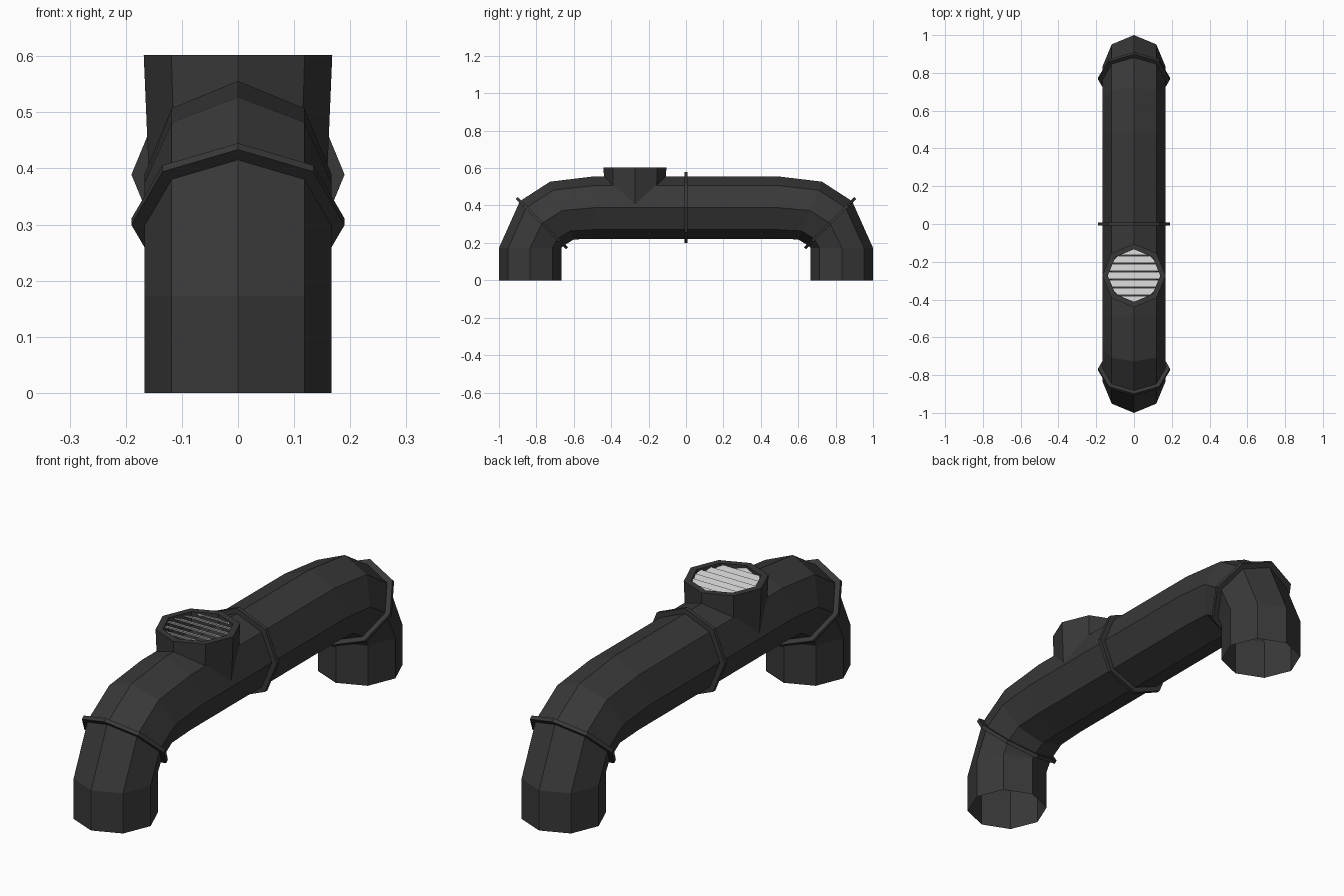
import bpy, bmesh, math

if "Cube" in bpy.data.objects:
    bpy.data.objects.remove(bpy.data.objects["Cube"])

R = 0.167            # pipe radius
AXIS_Z = 0.389       # height of the horizontal run
VENT_Y = -0.273
SIDES = 8


def material(name, value):
    m = bpy.data.materials.new(name)
    m.diffuse_color = (value, value, value, 1)
    m.use_nodes = True
    m.node_tree.nodes["Principled BSDF"].inputs["Base Color"].default_value = m.diffuse_color
    return m


dark = material("dark_metal", 0.04)
light = material("light_metal", 0.6)


def finish(name, bm, mat):
    bmesh.ops.recalc_face_normals(bm, faces=bm.faces)
    me = bpy.data.meshes.new(name)
    bm.to_mesh(me)
    bm.free()
    me.materials.append(mat)
    ob = bpy.data.objects.new(name, me)
    bpy.context.collection.objects.link(ob)
    return ob


def ring(y, z, angle, r):
    """Octagon whose axis lies in the YZ plane, angle measured up from +y."""
    a = math.radians(angle)
    pts = []
    for k in range(SIDES):
        t = 2 * math.pi * k / SIDES
        u = r * math.cos(t)
        pts.append((r * math.sin(t), y - u * math.sin(a), z + u * math.cos(a)))
    return pts


def loft(name, rings, mat, closed=False):
    bm = bmesh.new()
    loops = [[bm.verts.new(p) for p in pts] for pts in rings]
    pairs = list(zip(loops, loops[1:]))
    if closed:
        pairs.append((loops[-1], loops[0]))
    for a, b in pairs:
        for k in range(SIDES):
            j = (k + 1) % SIDES
            bm.faces.new((a[k], a[j], b[j], b[k]))
    return finish(name, bm, mat)


# Open-ended bent pipe: foot, elbow rings, straight run, mirrored elbow
half = [(-0.833, 0, 90), (-0.833, 0.173, 90), (-0.77, 0.305, 45),
        (-0.663, 0.373, 22.5), (-0.487, AXIS_Z, 0)]
path = half + [(-y, z, -a) for y, z, a in reversed(half)]
loft("pipe", [ring(y, z, a, R) for y, z, a in path], dark)


# Flanges at both elbows and the middle
def flange(name, y, z, angle, r=0.19, h=0.008):
    a = math.radians(angle)
    dy, dz = h * math.cos(a), h * math.sin(a)
    loft(name, [ring(y + s * dy, z + s * dz, angle, rad)
                for s, rad in ((-1, 0.155), (-1, r), (1, r), (1, 0.155))],
         dark, closed=True)


flange("front_elbow_flange", -0.77, 0.305, 45)
flange("middle_flange", 0, AXIS_Z, 0)
flange("back_elbow_flange", 0.77, 0.305, -45)

# Vent collar: slightly tapered outer wall, flat rim and inner wall
loft("vent_collar", [ring(VENT_Y, z, 90, r) for z, r in
                     ((AXIS_Z, 0.159), (0.602, 0.168), (0.602, 0.139), (0.54, 0.139))],
     dark)

# Louvre slats trimmed to the octagonal opening, front edges raised
INNER = 0.139
PITCH = 0.0425


def half_width(d):
    d, k = abs(d), math.sqrt(2) - 1
    corner = INNER * math.sqrt(0.5)
    if d < corner:
        return INNER - d * k
    return max((INNER - d) / k, 0.002)


for i in range(-3, 4):
    lo = max(i * PITCH - 0.0185, -INNER + 0.001)
    hi = min(i * PITCH + 0.0185, INNER - 0.001)
    cuts = [lo, (lo + hi) / 2, hi]
    outline = [(half_width(d), d) for d in cuts]
    outline += [(-half_width(d), d) for d in reversed(cuts)]
    bm = bmesh.new()
    face = bm.faces.new([bm.verts.new((x, VENT_Y + d, 0.582 - 0.4 * (d - i * PITCH)))
                         for x, d in outline])
    ext = bmesh.ops.extrude_face_region(bm, geom=[face])
    top = [v for v in ext["geom"] if isinstance(v, bmesh.types.BMVert)]
    bmesh.ops.translate(bm, verts=top, vec=(0, 0, 0.006))
    finish(f"vent_slat_{i + 4}", bm, light)
